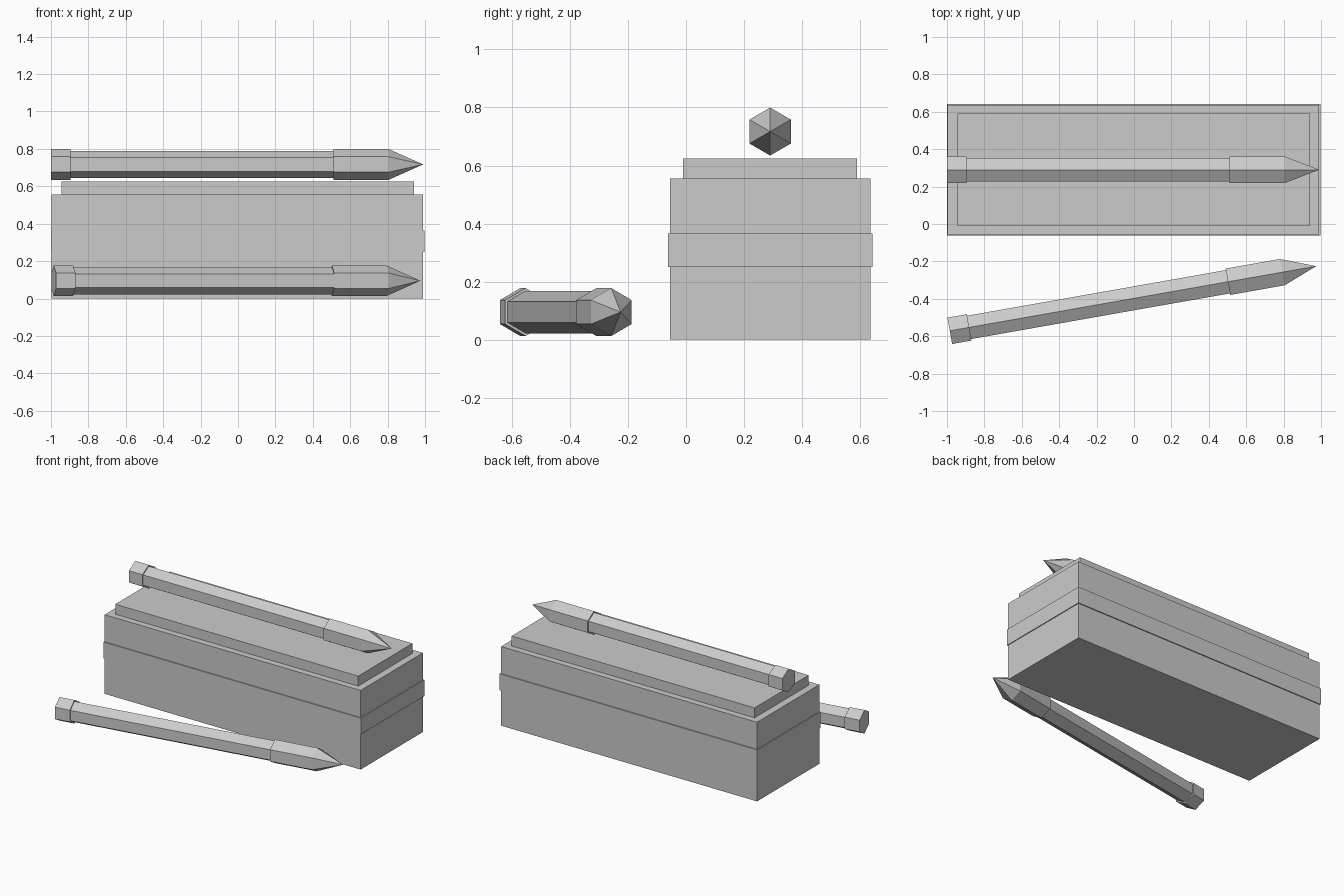
import bpy, bmesh, math

if "Cube" in bpy.data.objects:
    bpy.data.objects.remove(bpy.data.objects["Cube"])

grey = bpy.data.materials.new("plain grey")
grey.diffuse_color = (0.6, 0.6, 0.6, 1)
grey.use_nodes = True
grey.node_tree.nodes["Principled BSDF"].inputs["Base Color"].default_value = grey.diffuse_color


def add_object(name, bm):
    bmesh.ops.recalc_face_normals(bm, faces=bm.faces[:])
    mesh = bpy.data.meshes.new(name)
    bm.to_mesh(mesh)
    bm.free()
    mesh.materials.append(grey)
    obj = bpy.data.objects.new(name, mesh)
    bpy.context.collection.objects.link(obj)
    return obj


def box(name, x0, x1, y0, y1, z0, z1):
    bm = bmesh.new()
    bmesh.ops.create_cube(bm, size=1)
    bmesh.ops.scale(bm, vec=(x1 - x0, y1 - y0, z1 - z0), verts=bm.verts)
    bmesh.ops.translate(bm, vec=((x0 + x1) / 2, (y0 + y1) / 2, (z0 + z1) / 2), verts=bm.verts)
    return add_object(name, bm)


def pencil(name, location, angle):
    """Hexagonal pencil along +x with its blunt end at the location."""
    profile = [(0, 0.0825), (0.105, 0.0825), (0.105, 0.073),
               (1.51, 0.073), (1.51, 0.0825), (1.805, 0.0825)]
    bm = bmesh.new()
    rings = []
    for x, r in profile:
        rings.append([bm.verts.new((x, r * math.sin(k * math.pi / 3), r * math.cos(k * math.pi / 3)))
                      for k in range(6)])
    for a, b in zip(rings, rings[1:]):
        for k in range(6):
            n = (k + 1) % 6
            bm.faces.new((a[k], a[n], b[n], b[k]))
    bm.faces.new(rings[0])
    tip = bm.verts.new((1.99, 0, 0))
    for k in range(6):
        bm.faces.new((rings[-1][k], rings[-1][(k + 1) % 6], tip))
    obj = add_object(name, bm)
    obj.location = location
    obj.rotation_euler.z = math.radians(angle)
    return obj


# Case: body, raised band around the middle, stepped lid
box("case_body", -0.996, 0.99, -0.055, 0.635, 0, 0.555)
box("case_band", -1.0, 0.996, -0.062, 0.642, 0.25, 0.365)
box("case_lid", -0.945, 0.94, -0.01, 0.59, 0.555, 0.625)

# One pencil hovering over the lid, one lying in front
pencil("upper_pencil", (-1.0, 0.29, 0.717), 0)
pencil("front_pencil", (-0.985, -0.571, 0.095), 10)
